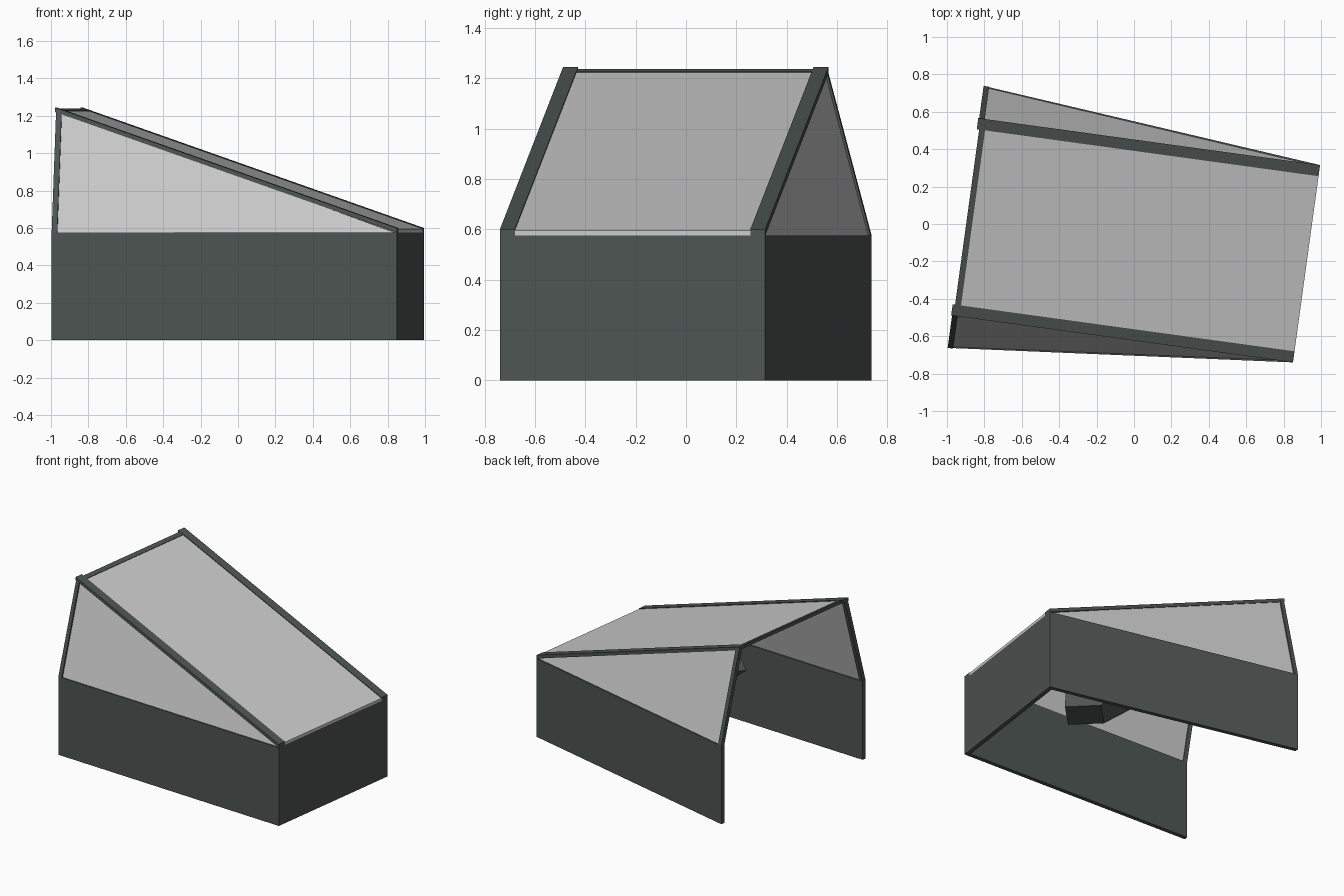
import bpy, bmesh
from mathutils import Vector

if "Cube" in bpy.data.objects:
    bpy.data.objects.remove(bpy.data.objects["Cube"])

# Local frame: u runs from the low end wall to the open end, v runs across
ORIGIN = Vector((0.9225, -0.2125, 0))
U = Vector((-0.9906, 0.1361, 0))
V = Vector((0.1361, 0.9906, 0))
Z = Vector((0, 0, 1))
LENGTH, NEAR, FAR = 1.84, 0.5325, 0.707   # length, half widths at each end
WALL_H, T = 0.575, 0.03                   # wall height and thickness

frame_mat = bpy.data.materials.new("dark_frame")
frame_mat.diffuse_color = (0.075, 0.09, 0.084, 1)
frame_mat.use_nodes = True
frame_mat.node_tree.nodes["Principled BSDF"].inputs["Base Color"].default_value = frame_mat.diffuse_color


def hull(name, points, mat=None, local=True):
    """Convex solid around the given points."""
    bm = bmesh.new()
    for p in points:
        p = Vector(p)
        bm.verts.new(ORIGIN + U * p.x + V * p.y + Z * p.z if local else p)
    bmesh.ops.convex_hull(bm, input=bm.verts)
    bmesh.ops.dissolve_limit(bm, angle_limit=0.002, verts=bm.verts, edges=bm.edges)
    bmesh.ops.recalc_face_normals(bm, faces=bm.faces)
    mesh = bpy.data.meshes.new(name)
    bm.to_mesh(mesh)
    bm.free()
    obj = bpy.data.objects.new(name, mesh)
    bpy.context.collection.objects.link(obj)
    if mat:
        mesh.materials.append(mat)
    return obj


def slab(name, u0, u1, v0, v1, top, thick, mat=None):
    """Sloped slab following the roof pitch; top is its height at u = 0."""
    pitch = 0.645 / 1.845
    hull(name, [(u, v, top + pitch * u - d)
                for u in (u0, u1) for v in (v0, v1) for d in (0, thick)], mat)


for side, s in (("front", -1), ("back", 1)):
    # Flared side wall
    hull(side + "_wall", [(u, s * (w - d), z)
                          for u, w in ((0, NEAR), (LENGTH, FAR))
                          for d in (0, T) for z in (0, WALL_H)], frame_mat)
    # Triangular side panel
    hull(side + "_panel", [(u, s * (w - d), z)
                           for u, w, z in ((0.01, NEAR, WALL_H), (LENGTH - 0.015, FAR, WALL_H),
                                           (LENGTH - 0.015, NEAR, 1.225))
                           for d in (0.008, 0.022)])
    # Leaning post at the open end
    hull(side + "_post", [(u, s * (w - d), z)
                          for u in (LENGTH - T, LENGTH)
                          for w, z in ((FAR, WALL_H), (NEAR, 1.225))
                          for d in (0, T)], frame_mat)
    # Sloping roof beam
    slab(side + "_beam", 0, 1.845, s * (NEAR - 0.06), s * NEAR, 0.6, 0.025, frame_mat)

# Low end wall
hull("end_wall", [(u, v, z) for u in (0, T) for v in (-NEAR, NEAR)
                  for z in (0, WALL_H)], frame_mat)

# Roof panel and ridge bar
slab("roof_panel", 0, 1.8, -NEAR + 0.06, NEAR - 0.06, 0.595, 0.02)
slab("ridge_bar", 1.8, 1.832, -NEAR + 0.06, NEAR - 0.06, 0.598, 0.025, frame_mat)

# Tapered body hidden inside under the roof
diamond = ((1, 0), (-1, 0), (0, 1), (0, -1))
hull("inner_hopper", [(cx + r * dx, cy + r * dy, z)
                      for cx, cy, r, z in ((0.22, -0.25, 0.17, 0.32), (0.03, -0.2, 0.38, 0.65))
                      for dx, dy in diamond], frame_mat, local=False)
